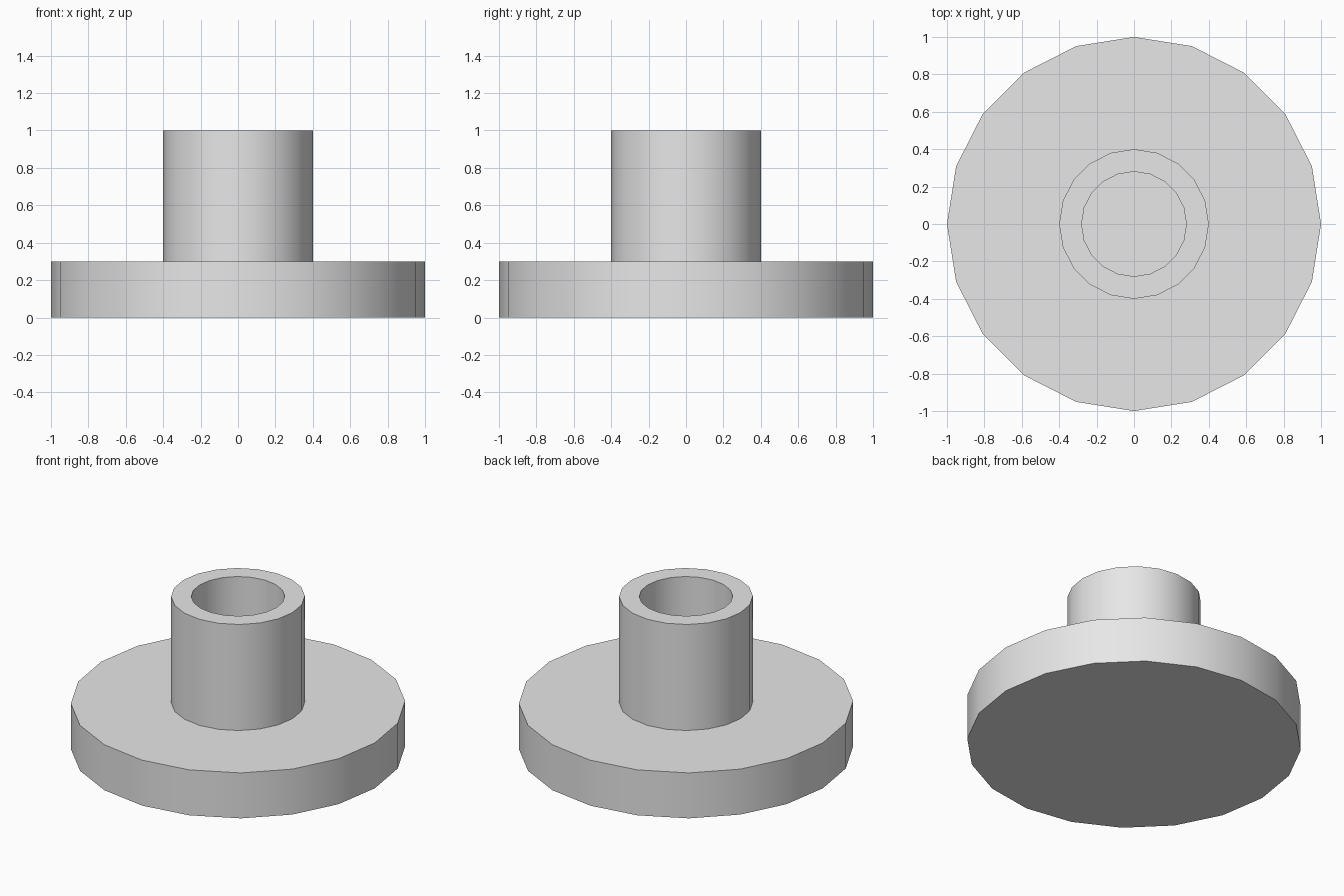
import bpy
import bmesh
from math import cos, sin, tau, radians

SIDES = 20

cube = bpy.data.objects.get("Cube")
if cube:
    bpy.data.objects.remove(cube, do_unlink=True)

grey = bpy.data.materials.new("light_grey")
grey.use_nodes = True
grey.diffuse_color = (0.8, 0.8, 0.8, 1)
grey.node_tree.nodes["Principled BSDF"].inputs["Base Color"].default_value = (0.8, 0.8, 0.8, 1)


def lathe(name, profile, capped):
    """Turn a (radius, height) profile around z, optionally closing its ends."""
    bm = bmesh.new()
    rings = [[bm.verts.new((r * cos(tau * i / SIDES), r * sin(tau * i / SIDES), z))
              for i in range(SIDES)] for r, z in profile]
    for low, high in zip(rings, rings[1:]):
        for i in range(SIDES):
            j = (i + 1) % SIDES
            bm.faces.new((low[i], low[j], high[j], high[i]))
    if capped:
        bm.faces.new(rings[0][::-1])
        bm.faces.new(rings[-1])
    mesh = bpy.data.meshes.new(name)
    bm.to_mesh(mesh)
    bm.free()
    mesh.materials.append(grey)
    obj = bpy.data.objects.new(name, mesh)
    bpy.context.collection.objects.link(obj)
    bpy.ops.object.select_all(action='DESELECT')
    obj.select_set(True)
    bpy.context.view_layer.objects.active = obj
    bpy.ops.object.shade_smooth_by_angle(angle=radians(30))
    return obj


# Wide round base
BASE_TOP = 0.3
lathe("base_disc", [(1, 0), (1, BASE_TOP)], True)

# Hollow collar standing on the base: outer wall, rim, inner wall
lathe("collar_tube", [(0.4, BASE_TOP), (0.4, 1), (0.28, 1), (0.28, BASE_TOP)], False)
